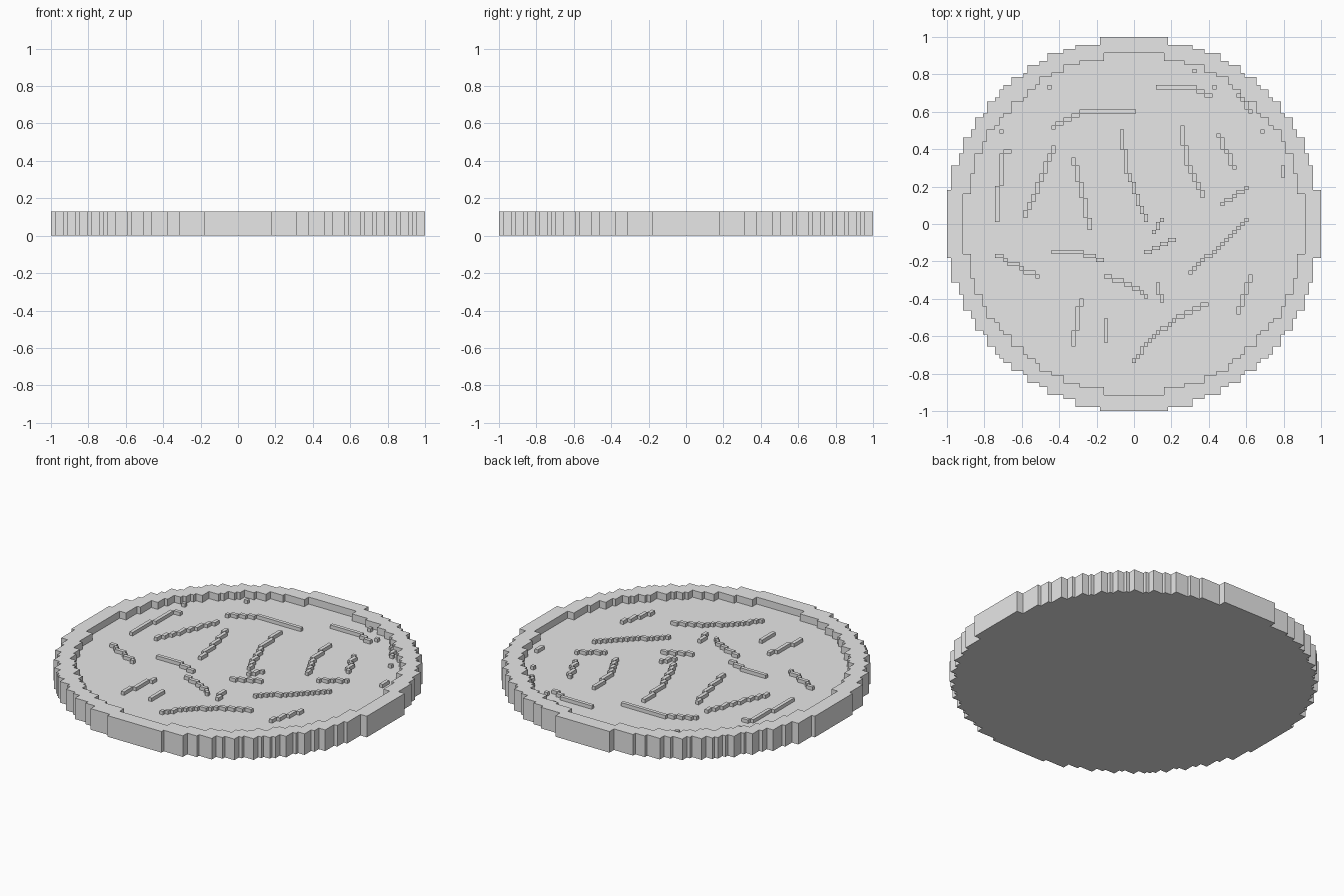
import bpy
import bmesh
from math import floor, sqrt

cube = bpy.data.objects.get("Cube")
if cube:
    bpy.data.objects.remove(cube, do_unlink=True)

CELLS = 93                 # fine cells across the disc
PIXELS = 64                # coarse steps of the round outline
CELL = 2 / CELLS
TOP = 6 * CELL
FLOOR = 4 * CELL

grey = bpy.data.materials.new("plain_grey")
grey.use_nodes = True
grey.diffuse_color = (0.8, 0.8, 0.8, 1)
grey.node_tree.nodes["Principled BSDF"].inputs["Base Color"].default_value = grey.diffuse_color


def finish(name, bm):
    """Weld a bmesh and turn it into a flat shaded object."""
    bmesh.ops.remove_doubles(bm, verts=bm.verts, dist=CELL / 100)
    bmesh.ops.recalc_face_normals(bm, faces=bm.faces)
    mesh = bpy.data.meshes.new(name)
    bm.to_mesh(mesh)
    bm.free()
    mesh.materials.append(grey)
    obj = bpy.data.objects.new(name, mesh)
    bpy.context.collection.objects.link(obj)
    return obj


def snap(step):
    """Coarse step to a position on the fine grid."""
    return floor(step * CELLS / PIXELS + 0.4) * CELL - 1


def half_outline(radius, side):
    """Stepped half circle from the front to the back, on one side."""
    mid = PIXELS // 2
    points = [(mid, mid - radius)]
    for row in range(mid - radius, mid + radius):
        reach = sqrt(radius ** 2 - (row + 0.5 - mid) ** 2)
        edge = mid + side * floor(reach + 0.5)
        if points[-1][0] == edge:
            points[-1] = (edge, row + 1)
        else:
            points += [(edge, row), (edge, row + 1)]
    points.append((mid, mid + radius))
    return [(snap(x), snap(y)) for x, y in points]


def face(bm, points):
    bm.faces.new([bm.verts.new(p) for p in points])


def at(points, z):
    return [(x, y, z) for x, y in points]


def wall(bm, loop, low, high):
    for a, b in zip(loop, loop[1:] + loop[:1]):
        face(bm, at([a, b], low) + at([b, a], high))


# Round plate: underside, outer wall, raised rim, inner wall and sunken floor
OUTER, INNER = 32, 29
plate = bmesh.new()
loops = {}
for radius in (OUTER, INNER):
    loops[radius] = half_outline(radius, 1) + half_outline(radius, -1)[-2:0:-1]
face(plate, at(loops[OUTER], 0))
face(plate, at(loops[INNER], FLOOR))
wall(plate, loops[OUTER], 0, TOP)
wall(plate, loops[INNER], FLOOR, TOP)
for side in (1, -1):
    rim = half_outline(OUTER, side) + half_outline(INNER, side)[::-1]
    face(plate, at(rim, TOP))
finish("round_plate", plate)


def block(bm, x0, y0, x1, y1):
    """Raised bar covering a rectangle of fine cells."""
    loop = [(x * CELL - 1, y * CELL - 1)
            for x, y in ((x0, y0), (x1 + 1, y0), (x1 + 1, y1 + 1), (x0, y1 + 1))]
    low, high = FLOOR - CELL / 2, FLOOR + CELL
    face(bm, at(loop, low))
    face(bm, at(loop, high))
    wall(bm, loop, low, high)


def cells_between(a, b):
    """Fine cells on the straight line between two points."""
    a, b = [[floor((v + 1) / CELL) for v in p] for p in (a, b)]
    count = max(abs(b[0] - a[0]), abs(b[1] - a[1]), 1)
    return [tuple(round(p + (q - p) * i / count) for p, q in zip(a, b))
            for i in range(count + 1)]


def ridge(name, path):
    """Stepped ridge: straight runs of cells merged into bars."""
    cells = []
    for a, b in zip(path, path[1:] or path):
        cells += [c for c in cells_between(a, b) if c not in cells]
    runs = []
    for c in cells:
        if runs:
            run = runs[-1] + [c]
            if len({x for x, y in run}) == 1 or len({y for x, y in run}) == 1:
                runs[-1] = run
                continue
        runs.append([c])
    bm = bmesh.new()
    for run in runs:
        xs, ys = zip(*run)
        part = bmesh.new()
        block(part, min(xs), min(ys), max(xs), max(ys))
        bmesh.ops.remove_doubles(part, verts=part.verts, dist=CELL / 100)
        temp = bpy.data.meshes.new("run")
        part.to_mesh(temp)
        part.free()
        bm.from_mesh(temp)
        bpy.data.meshes.remove(temp)
    finish(name, bm)


# Curved ridges lying on the floor, sorted by region
back_ridges = [
    [(-.42, .51), (-.36, .55), (-.25, .6), (-.01, .6)],
    [(.13, .74), (.3, .74), (.4, .69)],
    [(.55, .68), (.62, .6)],
    [(.26, .52), (.29, .35), (.36, .16)],
    [(.45, .47), (.53, .31)],
    [(.8, .3), (.8, .26)],
]
middle_ridges = [
    [(-.43, .41), (-.52, .2), (-.57, .04)],
    [(-.74, .02), (-.7, .37), (-.66, .39)],
    [(-.32, .35), (-.29, .2), (-.24, -.03)],
    [(-.07, .5), (-.04, .3), (.07, .03)],
    [(.61, .2), (.54, .14), (.47, .1)],
    [(.15, .02), (.11, -.05)],
    [(.22, -.09), (.07, -.15)],
]
front_ridges = [
    [(.61, .03), (.48, -.1), (.3, -.25)],
    [(-.43, -.15), (-.3, -.16), (-.18, -.2)],
    [(-.74, -.17), (-.51, -.28)],
    [(-.14, -.28), (-.03, -.32), (.07, -.38)],
    [(.13, -.32), (.15, -.4)],
    [(.63, -.28), (.55, -.47)],
    [(-.28, -.41), (-.31, -.5), (-.33, -.65)],
    [(-.16, -.51), (-.16, -.63)],
    [(.38, -.43), (.24, -.49), (.1, -.6), (-.01, -.74)],
]
# Single crumbs near the rim
crumbs = [[(-.46, .74)], [(-.72, .49)], [(.32, .81)], [(.43, .74)], [(.69, .49)]]

for label, group in (("back_ridge", back_ridges), ("middle_ridge", middle_ridges),
                     ("front_ridge", front_ridges), ("crumb", crumbs)):
    for number, path in enumerate(group, 1):
        ridge(f"{label}_{number}", path)
